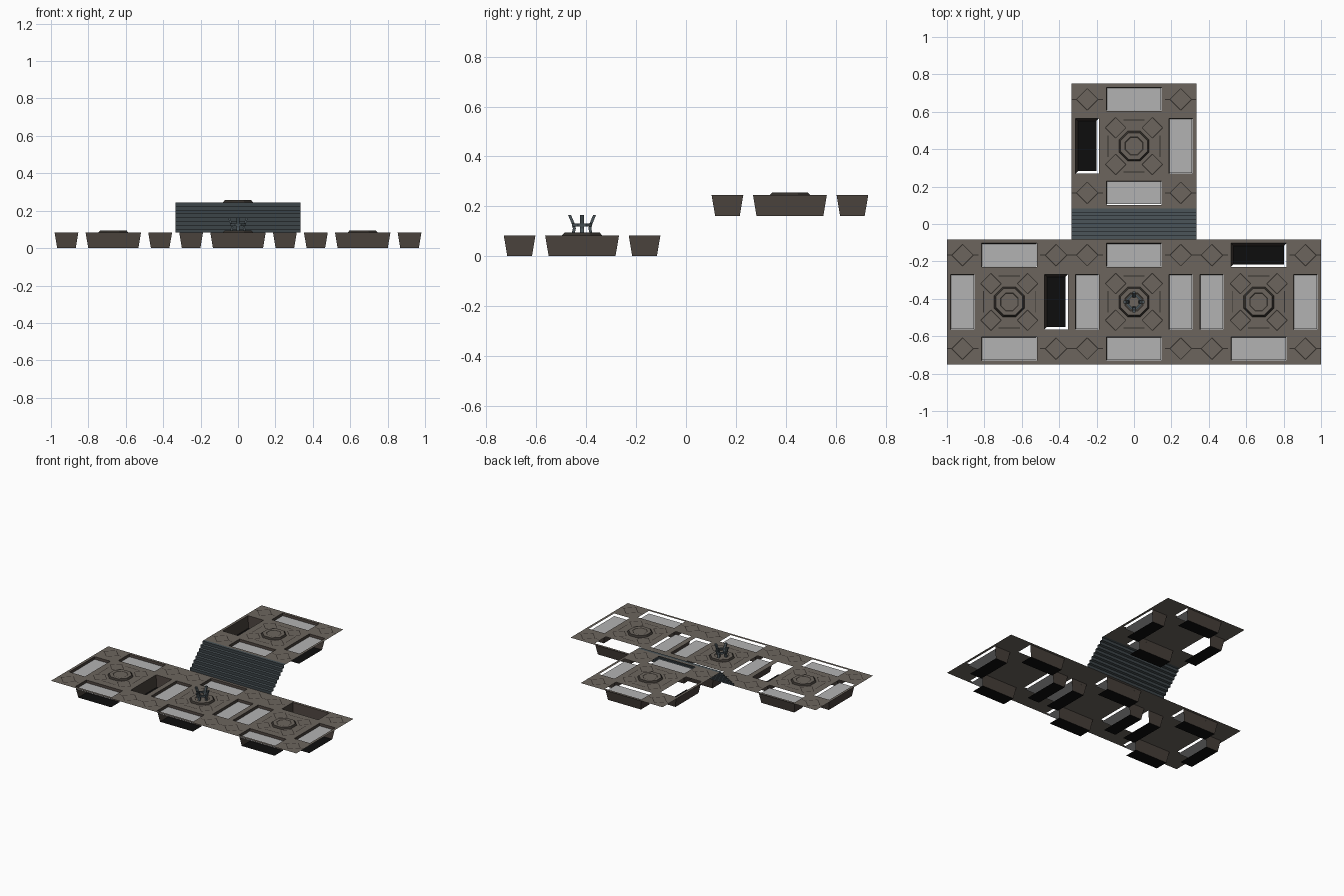
import bpy, bmesh, math
from mathutils import Vector

if "Cube" in bpy.data.objects:
    bpy.data.objects.remove(bpy.data.objects["Cube"])

def mat(name, r, g, b):
    m = bpy.data.materials.new(name)
    m.diffuse_color = (r, g, b, 1)
    m.use_nodes = True
    m.node_tree.nodes["Principled BSDF"].inputs["Base Color"].default_value = m.diffuse_color
    return m

STONE = mat("stone", 0.15, 0.13, 0.11)
GROOVE = mat("groove", 0.035, 0.03, 0.025)
WALL = mat("pit_wall", 0.06, 0.048, 0.04)
BLACK = mat("pit_floor", 0.004, 0.004, 0.004)
COVER = mat("cover", 0.45, 0.45, 0.45)
STEEL = mat("steel", 0.07, 0.09, 0.10)

def build(name, faces, *mats):
    """faces: (list of points, material index) pairs"""
    bm = bmesh.new()
    for pts, mi in faces:
        bm.faces.new([bm.verts.new(p) for p in pts]).material_index = mi
    bmesh.ops.remove_doubles(bm, verts=bm.verts, dist=1e-5)
    me = bpy.data.meshes.new(name)
    bm.to_mesh(me)
    bm.free()
    for m in mats:
        me.materials.append(m)
    ob = bpy.data.objects.new(name, me)
    bpy.context.collection.objects.link(ob)
    return ob

H = 1 / 3                      # half tile
IN, OUT, LEN = 0.187, 0.314, 0.148   # pit opening
DEPTH, TAPER = 0.083, 0.014

def rect(x0, x1, y0, y1, z):
    return [(x0, y0, z), (x1, y0, z), (x1, y1, z), (x0, y1, z)]

def floor_faces(cx, cy, z):
    cuts = [-H, -OUT, -IN, -LEN, LEN, IN, OUT, H]
    faces = []
    for i in range(7):
        for j in range(7):
            if (i in (1, 5) and j == 3) or (j in (1, 5) and i == 3):
                continue       # pit opening
            faces.append((rect(cx + cuts[i], cx + cuts[i + 1], cy + cuts[j], cy + cuts[j + 1], z), 0))
    return faces

def strip(a, b, z, w=0.005):
    a, b = Vector(a), Vector(b)
    d = (b - a).normalized()
    n = Vector((-d.y, d.x)) * w / 2
    return [(p.x, p.y, z) for p in (a - n, b - n, b + n, a + n)]

def groove_faces(cx, cy, z):
    faces = []
    def line(x0, y0, x1, y1):
        faces.append((strip((cx + x0, cy + y0), (cx + x1, cy + y1), z + 0.0008), 0))
    def diamond(x, y, r):
        p = [(x + r, y), (x, y + r), (x - r, y), (x, y - r)]
        for k in range(4):
            line(*p[k], *p[(k + 1) % 4])
    for sx in (-1, 1):
        for sy in (-1, 1):
            diamond(sx * 0.25, sy * 0.25, 0.058)
            line(sx * 0.308, sy * 0.25, sx * H, sy * 0.25)
            line(sx * 0.192, sy * 0.25, sx * 0.165, sy * 0.25)
            diamond(sx * 0.098, sy * 0.098, 0.055)
    p = [Vector((0.15 * math.cos(a), 0.15 * math.sin(a))) for a in [math.pi / 8 + k * math.pi / 4 for k in range(8)]]
    for k in range(0, 8, 1):
        if k % 2 == 1:
            line(*p[k], *p[(k + 1) % 8])
    return faces

def pit(name, cx, cy, hx, hy, z, covered):
    """Tapered pit, open on its front and right sides"""
    top = rect(cx - hx, cx + hx, cy - hy, cy + hy, z)
    bot = rect(cx - hx + TAPER, cx + hx - TAPER, cy - hy + TAPER, cy + hy - TAPER, z - DEPTH)
    build(name, [(bot, 1),
                 ([top[2], top[3], bot[3], bot[2]], 0),
                 ([top[3], top[0], bot[0], bot[3]], 0)], WALL, BLACK)
    if covered:
        e = 0.003
        build(name + "_cover", [(rect(cx - hx + e, cx + hx - e, cy - hy + e, cy + hy - e, z - 0.018), 0)], COVER)

def octagon(cx, cy, apothem, z):
    r = apothem / math.cos(math.pi / 8)
    return [(cx + r * math.cos(a), cy + r * math.sin(a), z)
            for a in [math.pi / 8 + k * math.pi / 4 for k in range(8)]]

def lathe(cx, cy, profile, z, mats, close=True):
    """Octagonal rings; profile rows are (apothem, height, material)"""
    faces = []
    for (r0, h0, mi), (r1, h1, _) in zip(profile, profile[1:]):
        a, b = octagon(cx, cy, r0, z + h0), octagon(cx, cy, r1, z + h1)
        for k in range(8):
            n = (k + 1) % 8
            faces.append(([a[k], a[n], b[n], b[k]], mi))
    if close:
        faces.append((octagon(cx, cy, profile[-1][0], z + profile[-1][1]), 0))
    return faces

# Floor tiles: name, centre, height, side left without a cover
YF, YB, ZF, ZB = -0.4167, 0.4167, 0.083, 0.245
tiles = [("left", -2 * H, YF, ZF, "right"), ("middle", 0, YF, ZF, None),
         ("right", 2 * H, YF, ZF, "back"), ("upper", 0, YB, ZB, "left")]
mid, hw = (IN + OUT) / 2, (OUT - IN) / 2
for name, cx, cy, z, bare in tiles:
    build(name + "_floor", floor_faces(cx, cy, z), STONE)
    build(name + "_floor_grooves", groove_faces(cx, cy, z), GROOVE)
    dais = [(0.081, 0, 1), (0.071, 0.011, 0), (0.050, 0.011, 1), (0.043, 0.008, 0)]
    build(name + "_dais", lathe(cx, cy, dais, z, None), STONE, GROOVE)
    for side, dx, dy in (("left", -1, 0), ("right", 1, 0), ("front", 0, -1), ("back", 0, 1)):
        hx, hy = (hw, LEN) if dx else (LEN, hw)
        pit(f"{name}_{side}_pit", cx + dx * mid, cy + dy * mid, hx, hy, z, side != bare)

# Stairs: folded sheet from the lower to the upper floor
N = 8
y0, y1 = YF + H, YB - H
run, rise = (y1 - y0) / N, (ZB - ZF) / N
steps = []
for i in range(N):
    y, z = y0 + i * run, ZF + i * rise
    steps.append(([(-H, y, z), (H, y, z), (H, y, z + rise), (-H, y, z + rise)], 1))
    steps.append((rect(-H, H, y, y + run, z + rise), 0))
build("stairs", steps, STEEL, mat("riser", 0.045, 0.058, 0.065))

# Pedestal claw on the middle dais
ring = [(0.040, 0.036, 0), (0.040, 0.048, 0), (0.028, 0.048, 0), (0.028, 0.036, 0), (0.040, 0.036, 0)]
build("claw_ring", lathe(0, YF, ring, ZF, None, False), STEEL)

def prong(name, ang):
    path = [(0.036, 0.008), (0.031, 0.028), (0.036, 0.048), (0.050, 0.082)]
    w, t = 0.008, 0.006
    c, s = math.cos(ang), math.sin(ang)
    loops = []
    for r, h in path:
        loops.append([(c * a - s * b, YF + s * a + c * b, ZF + h)
                      for a, b in ((r - t, -w), (r + t, -w), (r + t, w), (r - t, w))])
    faces = [(loops[0][::-1], 0), (loops[-1], 0)]
    for p, q in zip(loops, loops[1:]):
        for k in range(4):
            n = (k + 1) % 4
            faces.append(([p[k], p[n], q[n], q[k]], 0))
    build(name, faces, STEEL)

for k in range(4):
    prong(f"claw_prong_{k + 1}", k * math.pi / 2)
